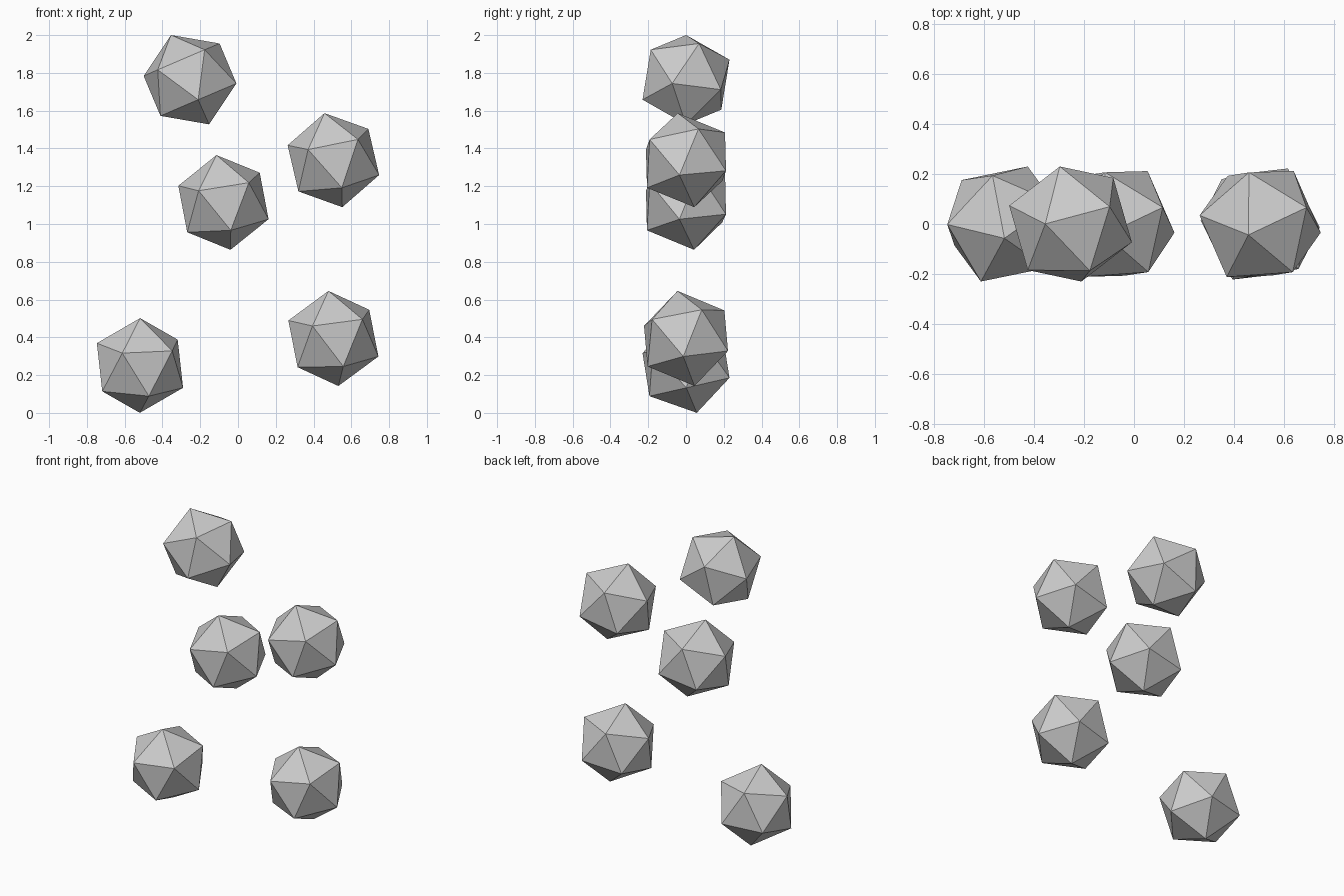
import bpy, bmesh
from math import sqrt
from mathutils import Matrix, Vector

if "Cube" in bpy.data.objects:
    bpy.data.objects.remove(bpy.data.objects["Cube"])

R = 0.257      # radius of every solid
UNIT = 48.5    # radius in the units of the facing points below


def solid(name, x, z, facing):
    """Icosahedron turned so one face has its corners at the given front-view (x, z) points."""
    bm = bmesh.new()
    bmesh.ops.create_icosphere(bm, subdivisions=1, radius=1)
    bm.faces.ensure_lookup_table()
    source = Matrix([v.co.normalized() for v in bm.faces[0].verts]).transposed()
    target = Matrix([Vector((a, -sqrt(UNIT**2 - a*a - b*b), b)) / UNIT
                     for a, b in facing]).transposed()
    rot = target @ source.inverted()
    for _ in range(6):                       # settle to a pure rotation
        rot = (rot + rot.inverted().transposed()) * 0.5
    for v in bm.verts:
        v.co = rot @ v.co.normalized() * R
    mesh = bpy.data.meshes.new(name)
    bm.to_mesh(mesh)
    bm.free()
    ob = bpy.data.objects.new(name, mesh)
    ob.location = (x, 0, z)
    bpy.context.collection.objects.link(ob)


# Five floating solids, each with its own tilt
solid("top_solid", -0.254, 1.764, [(14, 29.5), (-32, 11), (9, -19.5)])
solid("upper_right_solid", 0.505, 1.338, [(24.5, 20.75), (-25.5, 11.75), (9.5, -28)])
solid("middle_solid", -0.077, 1.114, [(25.5, 20), (-25, 11.5), (7, -28)])
solid("lower_right_solid", 0.505, 0.394, [(28.5, 19.75), (-20.5, 12.75), (9.5, -28.25)])
solid("bottom_left_solid", -0.519, 0.251, [(32, 15), (-17.5, 13), (9, -31)])
